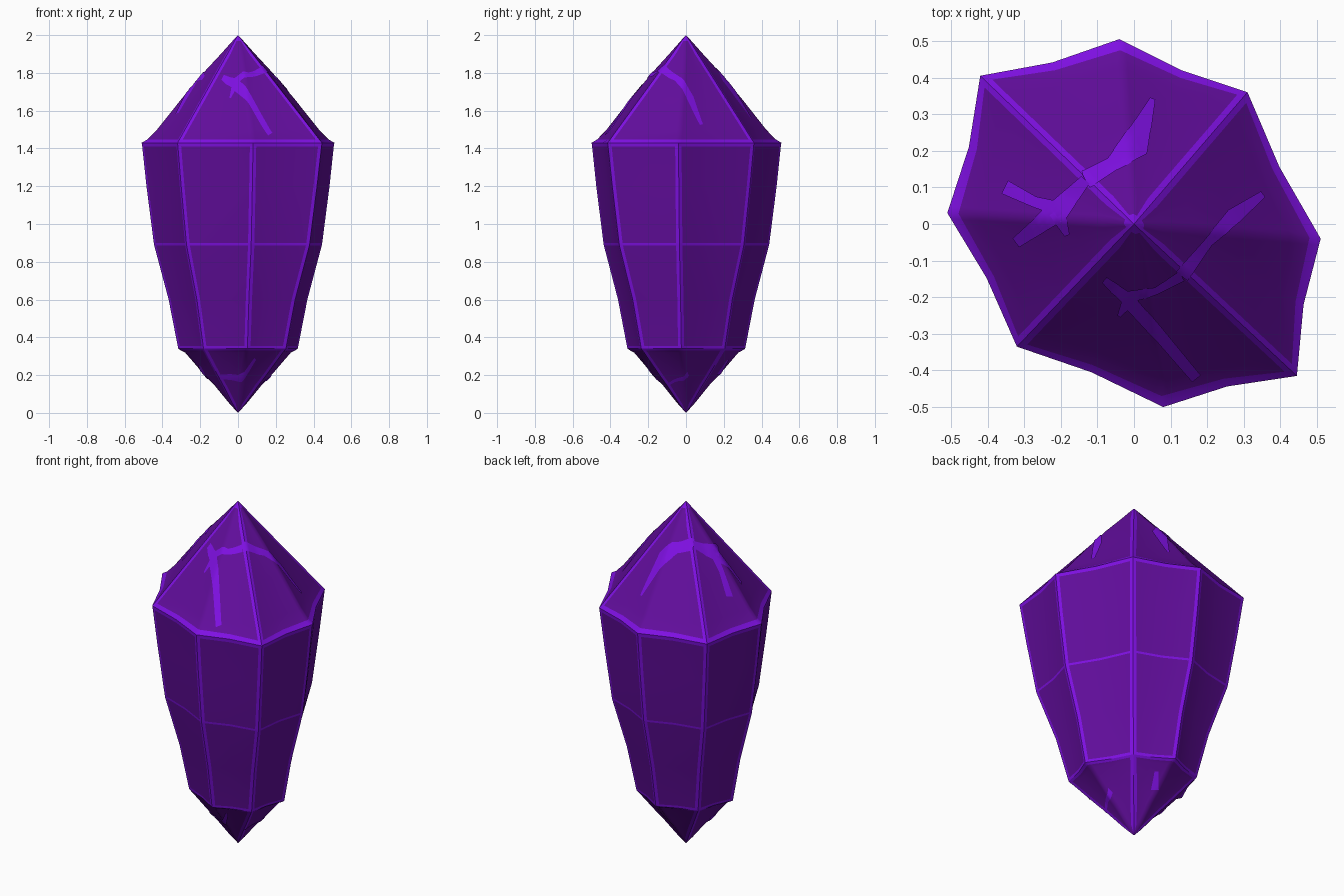
import bpy, bmesh
from mathutils import Vector
from mathutils.bvhtree import BVHTree

cube = bpy.data.objects.get("Cube")
if cube:
    bpy.data.objects.remove(cube, do_unlink=True)


def make_material(name, color):
    mat = bpy.data.materials.new(name)
    mat.use_nodes = True
    mat.diffuse_color = color
    mat.node_tree.nodes["Principled BSDF"].inputs["Base Color"].default_value = color
    return mat


deep_purple = make_material("deep purple", (0.12, 0.004, 0.33, 1))
bright_violet = make_material("bright violet", (0.21, 0.005, 0.76, 1))

# Widest outline: side points alternate with ridge corners
OUTLINE = [Vector(p) for p in (
    (0.51, -0.04), (0.31, 0.36), (-0.04, 0.505), (-0.42, 0.405),
    (-0.51, 0.03), (-0.32, -0.335), (0.08, -0.50), (0.445, -0.415))]

# Height, side scale, corner scale, whether the band above is bright
ROWS = [
    (0, 0, 0, 0), (0.05, 0.09, 0.09, 0), (0.15, 0.25, 0.25, 0),
    (0.19, 0.33, 0.32, 0), (0.32, 0.55, 0.535, 0), (0.33, 0.59, 0.553, 1),
    (0.34, 0.62, 0.57, 1), (0.355, 0.626, 0.576, 0), (0.6, 0.72, 0.68, 0),
    (0.887, 0.87, 0.85, 1), (0.899, 0.874, 0.854, 0), (1.2, 0.95, 0.94, 0),
    (1.41, 0.994, 0.994, 1), (1.43, 1, 1, 1), (1.448, 0.94, 0.967, 0),
    (1.5, 0.84, 0.877, 0), (1.66, 0.59, 0.596, 0), (1.8, 0.36, 0.351, 0),
    (1.9, 0.178, 0.175, 0), (1.97, 0.055, 0.055, 1), (2, 0, 0, 0)]
BODY_LOW, BODY_HIGH = 0.34, 1.43


def ring_points(z, side, corner):
    """One ring, with extra columns either side of every ridge."""
    scaled = [p * (corner if k % 2 else side) for k, p in enumerate(OUTLINE)]
    for k, a in enumerate(scaled):
        b = scaled[(k + 1) % len(scaled)]
        w = min(0.45, 0.018 / max((b - a).length, 0.001))
        for t in (0, w, 0.5, 1 - w):
            dent = 1 - 0.03 * (1 - abs(2 * t - 1))
            p = a.lerp(b, t) * dent
            yield Vector((p.x, p.y, z))


# Crystal with painted ridges
bm = bmesh.new()
rings = [[bm.verts.new(p) for p in ring_points(*row[:3])] for row in ROWS]
count = len(rings[0])
for i, row in enumerate(ROWS[:-1]):
    in_body = BODY_LOW <= row[0] < BODY_HIGH
    for j in range(count):
        n = (j + 1) % count
        face = bm.faces.new((rings[i][j], rings[i][n], rings[i + 1][n], rings[i + 1][j]))
        face.smooth = True
        ridge = (j + 1) // 4 % 8
        beside_ridge = j % 4 in (0, 3)
        face.material_index = int(bool(row[3]) or (beside_ridge and (in_body or ridge % 2 == 1)))
        # Hard edges on ridges and on the two girdles
        if j % 4 == 0 and (in_body or ridge % 2):
            bm.edges.get((rings[i][j], rings[i + 1][j])).smooth = False
        if row[0] in (BODY_LOW, BODY_HIGH):
            bm.edges.get((rings[i][j], rings[i][n])).smooth = False
bmesh.ops.remove_doubles(bm, verts=bm.verts, dist=0.0005)
bmesh.ops.recalc_face_normals(bm, faces=bm.faces)
tree = BVHTree.FromBMesh(bm)
mesh = bpy.data.meshes.new("crystal")
bm.to_mesh(mesh)
bm.free()
mesh.materials.append(deep_purple)
mesh.materials.append(bright_violet)
bpy.context.collection.objects.link(bpy.data.objects.new("crystal", mesh))


def make_crack(name, points, widths, from_above=True):
    """Thin ribbon laid on the crystal along a plan-view path."""
    start, way = (3, -1) if from_above else (-1, 1)
    path = [Vector(p) for p in points]
    bm = bmesh.new()
    previous = None
    steps = 8
    for s in range(len(path) - 1):
        for q in range(steps + 1 if s == len(path) - 2 else steps):
            t = q / steps
            center = path[s].lerp(path[s + 1], t)
            width = widths[s] * (1 - t) + widths[s + 1] * t
            before = path[max(s - 1, 0)] if t < 0.5 else path[s]
            after = path[s + 1] if t < 0.5 else path[min(s + 2, len(path) - 1)]
            d = (after - before).normalized()
            across = Vector((-d.y, d.x))
            line = []
            for u in (-0.5, -0.25, 0, 0.25, 0.5):
                p = center + across * width * u
                hit, normal, _, _ = tree.ray_cast(Vector((p.x, p.y, start)), Vector((0, 0, way)))
                line.append(bm.verts.new(hit + normal * 0.004))
            if previous:
                for a in range(4):
                    quad = [previous[a], previous[a + 1], line[a + 1], line[a]]
                    bm.faces.new(quad if from_above else quad[::-1]).smooth = True
            previous = line
    bm.normal_update()
    # Keep ribbons facing outward
    for face in bm.faces:
        if face.normal.z * (1 if from_above else -1) < 0:
            face.normal_flip()
    mesh = bpy.data.meshes.new(name)
    bm.to_mesh(mesh)
    bm.free()
    mesh.materials.append(bright_violet)
    bpy.context.collection.objects.link(bpy.data.objects.new(name, mesh))


# Cracks on the upper facets
make_crack("front_crack", [(0.13, -0.14), (0.06, -0.18), (-0.02, -0.2), (-0.08, -0.15)],
           [0.03, 0.02, 0.04, 0.02])
make_crack("front_long_crack", [(-0.02, -0.2), (0.06, -0.29), (0.17, -0.42)], [0.04, 0.035, 0.03])
make_crack("front_short_crack", [(-0.01, -0.2), (-0.04, -0.25)], [0.04, 0.01])
make_crack("right_facet_crack", [(0.13, -0.14), (0.2, -0.05), (0.27, 0.02), (0.35, 0.08)],
           [0.04, 0.025, 0.045, 0.02])
make_crack("back_crack", [(-0.13, 0.12), (-0.06, 0.16), (0, 0.21), (0.05, 0.34)],
           [0.05, 0.04, 0.08, 0.015])
make_crack("left_facet_crack", [(-0.13, 0.12), (-0.2, 0.04), (-0.32, -0.05)], [0.03, 0.06, 0.03])
make_crack("left_facet_fork", [(-0.2, 0.04), (-0.27, 0.06), (-0.35, 0.1)], [0.04, 0.03, 0.04])
make_crack("left_facet_spur", [(-0.21, 0.04), (-0.18, -0.03)], [0.05, 0.015])

# Cracks on the lower facets
make_crack("lower_front_crack", [(-0.1, -0.11), (0.01, -0.15), (0.09, -0.23)],
           [0.015, 0.03, 0.015], False)
make_crack("lower_right_facet_crack", [(0.11, -0.1), (0.15, -0.04), (0.17, 0.01)],
           [0.01, 0.015, 0.025], False)
make_crack("lower_back_crack", [(0, 0.17), (0.03, 0.22)], [0.04, 0.02], False)
make_crack("lower_left_facet_crack", [(-0.17, 0.03), (-0.2, -0.02)], [0.04, 0.02], False)
